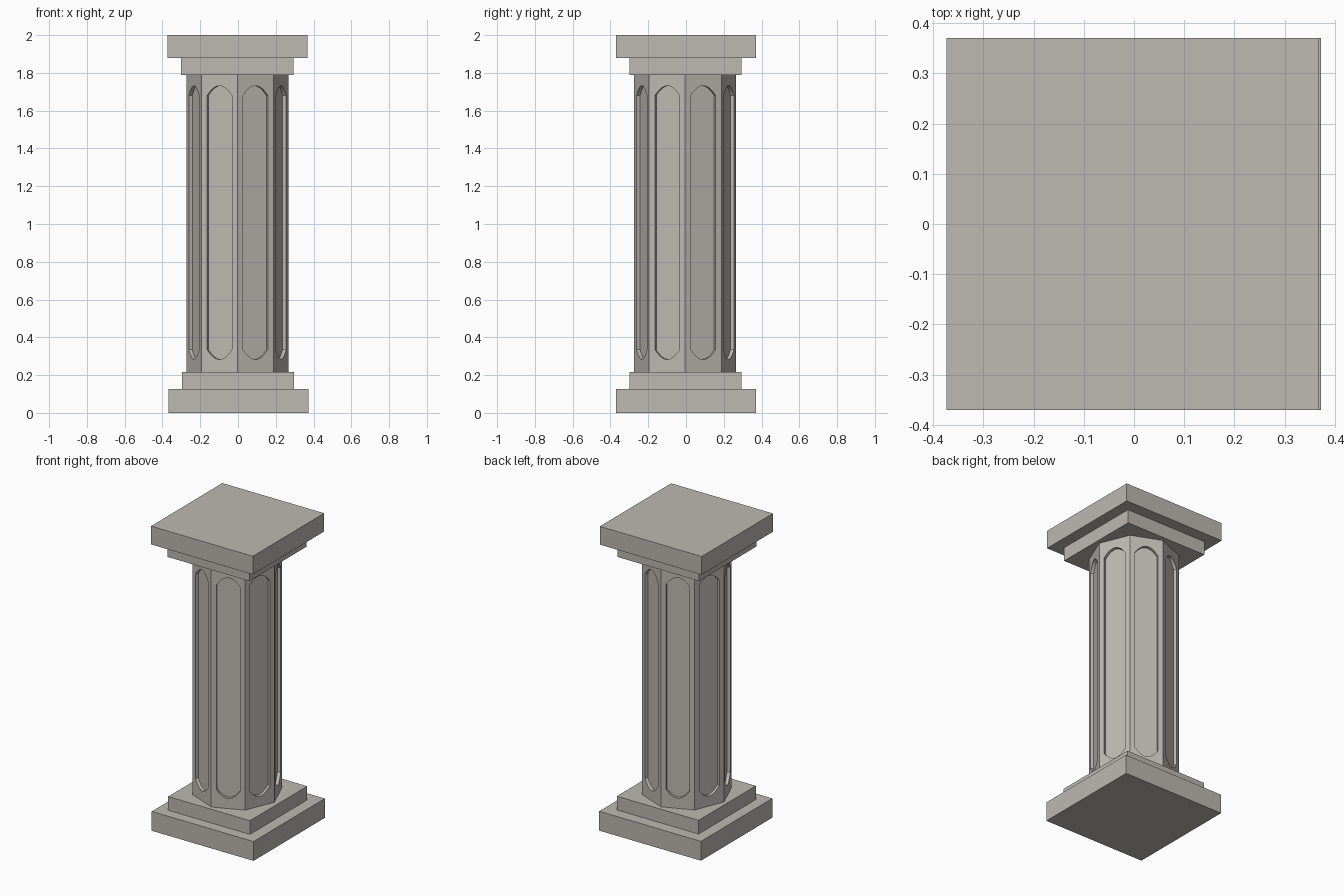
import bpy, bmesh, math
from mathutils import Vector

if "Cube" in bpy.data.objects:
    bpy.data.objects.remove(bpy.data.objects["Cube"])

stone = bpy.data.materials.new("warm grey stone")
stone.diffuse_color = (0.51, 0.48, 0.44, 1)
stone.use_nodes = True
stone.node_tree.nodes["Principled BSDF"].inputs["Base Color"].default_value = stone.diffuse_color


def finish(bm, name):
    bmesh.ops.remove_doubles(bm, verts=bm.verts, dist=1e-5)
    bmesh.ops.recalc_face_normals(bm, faces=bm.faces)
    me = bpy.data.meshes.new(name)
    bm.to_mesh(me)
    bm.free()
    me.materials.append(stone)
    ob = bpy.data.objects.new(name, me)
    bpy.context.collection.objects.link(ob)
    return ob


def slab(name, half, z0, z1, cx, cy):
    bm = bmesh.new()
    bmesh.ops.create_cube(bm, size=1)
    for v in bm.verts:
        v.co = Vector((v.co.x * 2 * half + cx, v.co.y * 2 * half + cy,
                       (z0 + z1) / 2 + v.co.z * (z1 - z0)))
    return finish(bm, name)


# Square steps of the base and capital
slab("base_plinth", 0.37, 0.0, 0.127, 0.002, 0)
slab("base_step", 0.297, 0.127, 0.217, 0.0, -0.003)
slab("capital_step", 0.297, 1.79, 1.88, -0.004, -0.003)
slab("capital_slab", 0.37, 1.88, 2.0, -0.003, 0)

# Octagonal shaft with a sunken arched panel in every side
R, Z0, Z1, DEPTH = 0.27, 0.217, 1.79, 0.02
CX, CY = -0.003, -0.004
half_side = R * math.sin(math.pi / 8)
apothem = R * math.cos(math.pi / 8)
FW, LOW, HIGH, RISE, N = 0.071, 0.335, 1.68, 0.052, 6

# Right half of the panel outline, bottom tip to top tip
arch = [(FW * i / N, RISE * (1 - (i / N) ** 2)) for i in range(N + 1)]
right = [(u, LOW - h) for u, h in arch] + [(u, HIGH + h) for u, h in reversed(arch)]
left = [(-u, z) for u, z in right]
outline = right + left[-2:0:-1]

bm = bmesh.new()
for k in range(8):
    a = math.pi / 8 + k * math.pi / 4
    n = Vector((math.cos(a), math.sin(a), 0))
    t = Vector((-n.y, n.x, 0))

    def ring(points, d=0):
        return [bm.verts.new(n * (apothem - d) + t * u + Vector((CX, CY, z)))
                for u, z in points]

    # flat border, one half on each side of the centre line
    for s, pts in ((1, right), (-1, left)):
        bm.faces.new(ring(pts + [(0, Z1), (s * half_side, Z1),
                                 (s * half_side, Z0), (0, Z0)]))
    # recess walls and floor
    outer, inner = ring(outline), ring(outline, DEPTH)
    m = len(outer)
    for i in range(m):
        j = (i + 1) % m
        bm.faces.new((outer[i], outer[j], inner[j], inner[i]))
    bm.faces.new(inner)

# end caps
for z in (Z0, Z1):
    bm.faces.new([bm.verts.new((CX + R * math.cos(k * math.pi / 4),
                                CY + R * math.sin(k * math.pi / 4), z)) for k in range(8)])
finish(bm, "octagonal_shaft")
